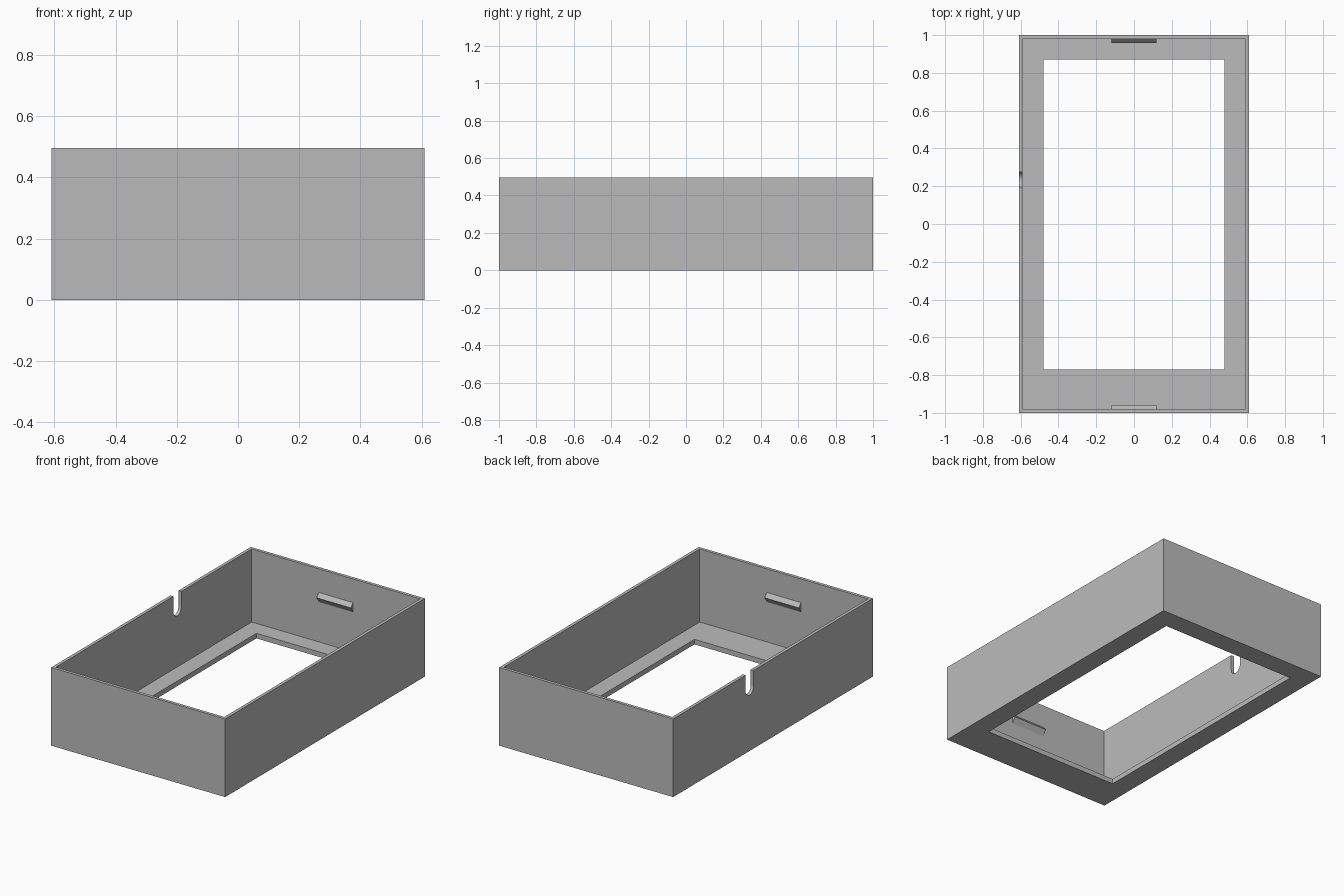
import bpy
import math

if "Cube" in bpy.data.objects:
    bpy.data.objects.remove(bpy.data.objects["Cube"], do_unlink=True)

HALF_X, HALF_Y, HEIGHT = 0.61, 1.0, 0.495
WALL, FLOOR = 0.02, 0.032

grey = bpy.data.materials.new("plain grey")
grey.use_nodes = True
grey.diffuse_color = (0.5, 0.5, 0.5, 1)
grey.node_tree.nodes["Principled BSDF"].inputs["Base Color"].default_value = (0.5, 0.5, 0.5, 1)


def prism(name, loop, offset):
    """Closed solid made by sweeping a loop of points along an offset."""
    n = len(loop)
    far = [tuple(a + b for a, b in zip(p, offset)) for p in loop]
    faces = [tuple(range(n))[::-1], tuple(range(n, 2 * n))]
    faces += [(i, (i + 1) % n, n + (i + 1) % n, n + i) for i in range(n)]
    mesh = bpy.data.meshes.new(name)
    mesh.from_pydata(loop + far, [], faces)
    mesh.materials.append(grey)
    obj = bpy.data.objects.new(name, mesh)
    bpy.context.collection.objects.link(obj)
    # consistent outward normals
    import bmesh
    bm = bmesh.new()
    bm.from_mesh(mesh)
    bmesh.ops.recalc_face_normals(bm, faces=bm.faces)
    bm.to_mesh(mesh)
    bm.free()
    return obj


def block(name, x, y0, y1, z0, z1):
    loop = [(-x, y0, z0), (x, y0, z0), (x, y1, z0), (-x, y1, z0)]
    return prism(name, loop, (0, 0, z1 - z0))


def cut(target, cutter):
    """Subtract the cutter and discard it."""
    mod = target.modifiers.new("cut", 'BOOLEAN')
    mod.operation = 'DIFFERENCE'
    mod.solver = 'EXACT'
    mod.object = cutter
    bpy.ops.object.select_all(action='DESELECT')
    bpy.context.view_layer.objects.active = target
    target.select_set(True)
    bpy.ops.object.modifier_apply(modifier=mod.name)
    bpy.data.objects.remove(cutter, do_unlink=True)


# Open box with a framed floor opening set towards the back
case = block("case_shell", HALF_X, -HALF_Y, HALF_Y, 0, HEIGHT)
cut(case, block("cavity_cutter", HALF_X - WALL, WALL - HALF_Y, HALF_Y - WALL, FLOOR, HEIGHT + 0.1))
cut(case, block("opening_cutter", 0.48, -0.77, 0.87, -0.1, 0.1))

# Round-bottomed cable notch in the right wall
NOTCH_Y, NOTCH_Z, RADIUS, STEPS = 0.235, 0.395, 0.04, 16
notch = [(-0.7, NOTCH_Y - RADIUS, HEIGHT + 0.1)]
for i in range(STEPS + 1):
    a = math.pi * (1 + i / STEPS)
    notch.append((-0.7, NOTCH_Y + RADIUS * math.cos(a), NOTCH_Z + RADIUS * math.sin(a)))
notch.append((-0.7, NOTCH_Y + RADIUS, HEIGHT + 0.1))
cut(case, prism("notch_cutter", notch, (0.2, 0, 0)))

# Wedge-shaped snap ridges inside the end walls
for name, side in (("front_snap_ridge", -1), ("back_snap_ridge", 1)):
    wall_y = side * (HALF_Y - WALL)
    buried_y = wall_y + side * 0.005
    tip_y = wall_y - side * 0.022
    loop = [(-0.12, buried_y, 0.345), (-0.12, wall_y, 0.345), (-0.12, tip_y, 0.32),
            (-0.12, wall_y, 0.285), (-0.12, buried_y, 0.285)]
    prism(name, loop, (0.24, 0, 0))

# Smooth the notch curve, keep the corners crisp
bpy.ops.object.select_all(action='DESELECT')
case.select_set(True)
bpy.context.view_layer.objects.active = case
bpy.ops.object.shade_smooth_by_angle(angle=math.radians(30))
